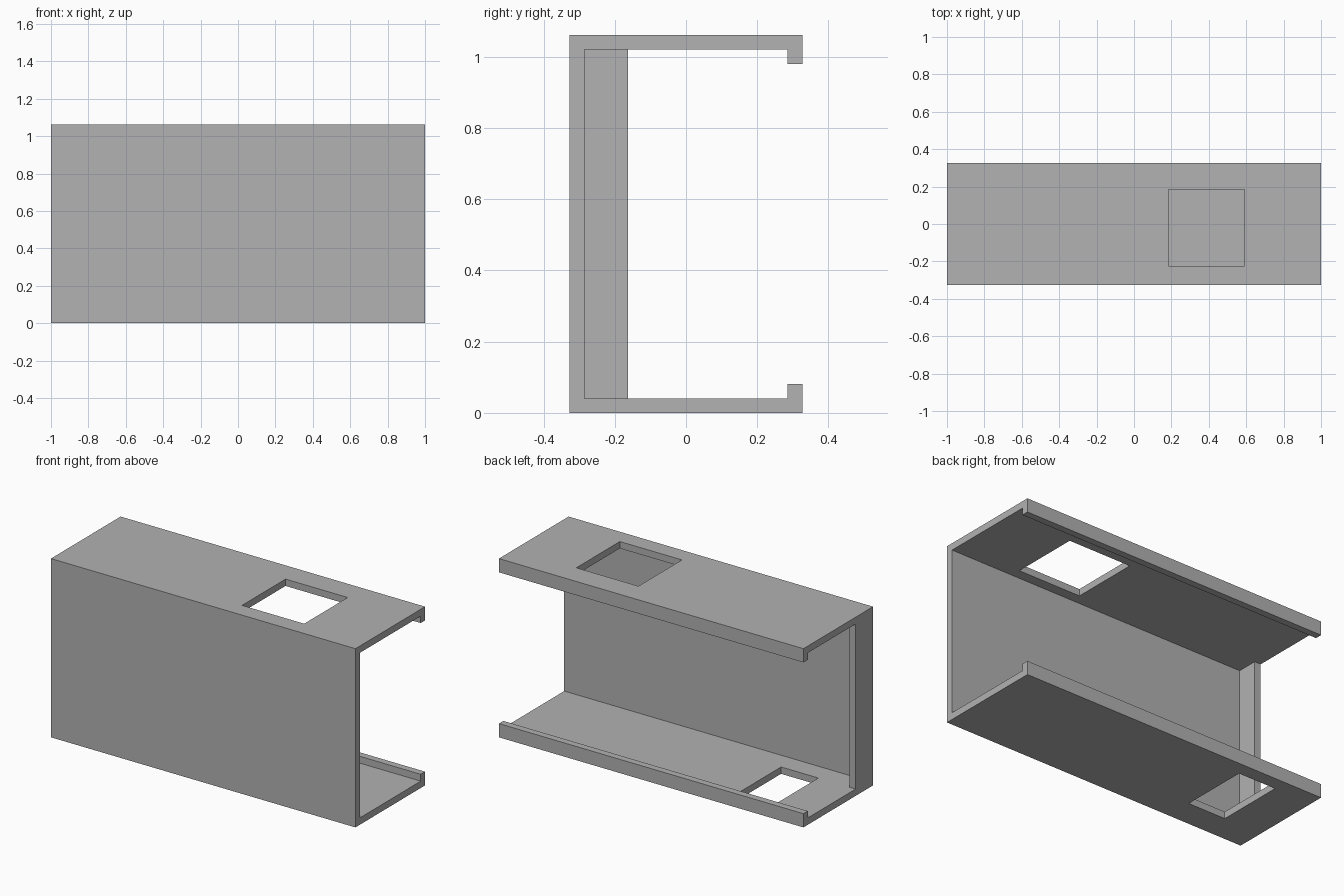
import bpy
import bmesh
from mathutils import Vector

default = bpy.data.objects.get("Cube")
if default:
    bpy.data.objects.remove(default, do_unlink=True)

U = 2 / 49                      # sheet thickness, used as the module
LENGTH, DEPTH, HEIGHT = 49, 16, 26
ORIGIN = Vector((-LENGTH / 2, -DEPTH / 2, 0))

grey = bpy.data.materials.new("light_grey")
grey.use_nodes = True
colour = (0.445, 0.445, 0.445, 1)
grey.diffuse_color = colour
grey.node_tree.nodes["Principled BSDF"].inputs["Base Color"].default_value = colour


def extrude_profile(name, profile, x0, x1):
    """Extrude a (y, z) outline along x; everything measured in modules."""
    bm = bmesh.new()
    verts = [bm.verts.new((Vector((x0, y, z)) + ORIGIN) * U) for y, z in profile]
    face = bm.faces.new(verts)
    new = bmesh.ops.extrude_face_region(bm, geom=[face])["geom"]
    moved = [v for v in new if isinstance(v, bmesh.types.BMVert)]
    bmesh.ops.translate(bm, verts=moved, vec=((x1 - x0) * U, 0, 0))
    bmesh.ops.recalc_face_normals(bm, faces=bm.faces)
    mesh = bpy.data.meshes.new(name)
    bm.to_mesh(mesh)
    bm.free()
    mesh.materials.append(grey)
    obj = bpy.data.objects.new(name, mesh)
    bpy.context.collection.objects.link(obj)
    return obj


def box(name, x, y, z):
    outline = [(y[0], z[0]), (y[1], z[0]), (y[1], z[1]), (y[0], z[1])]
    return extrude_profile(name, outline, *x)


def cut(target, cutter):
    """Cut a hole, then discard the cutter."""
    mod = target.modifiers.new("hole", "BOOLEAN")
    mod.operation = "DIFFERENCE"
    mod.solver = "EXACT"
    mod.object = cutter
    bpy.context.view_layer.objects.active = target
    bpy.ops.object.modifier_apply(modifier=mod.name)
    bpy.data.objects.remove(cutter, do_unlink=True)


# Lipped channel: lower half outline, mirrored to the upper half
lower = [(0, 0), (DEPTH, 0), (DEPTH, 2), (DEPTH - 1, 2), (DEPTH - 1, 1), (1, 1)]
upper = [(y, HEIGHT - z) for y, z in reversed(lower)]
channel = extrude_profile("lipped_channel", lower + upper, 0, LENGTH)

# Openings in the top and bottom flanges
cut(channel, box("top_opening", (29, 39), (2.5, 12.5), (HEIGHT - 1.5, HEIGHT + 1)))
cut(channel, box("bottom_opening", (6, 12), (4, 14), (-1, 1.5)))

# Upright stiffening rib, flush with the right end
box("right_end_rib", (0, 1), (1, 4), (1, HEIGHT - 1))
